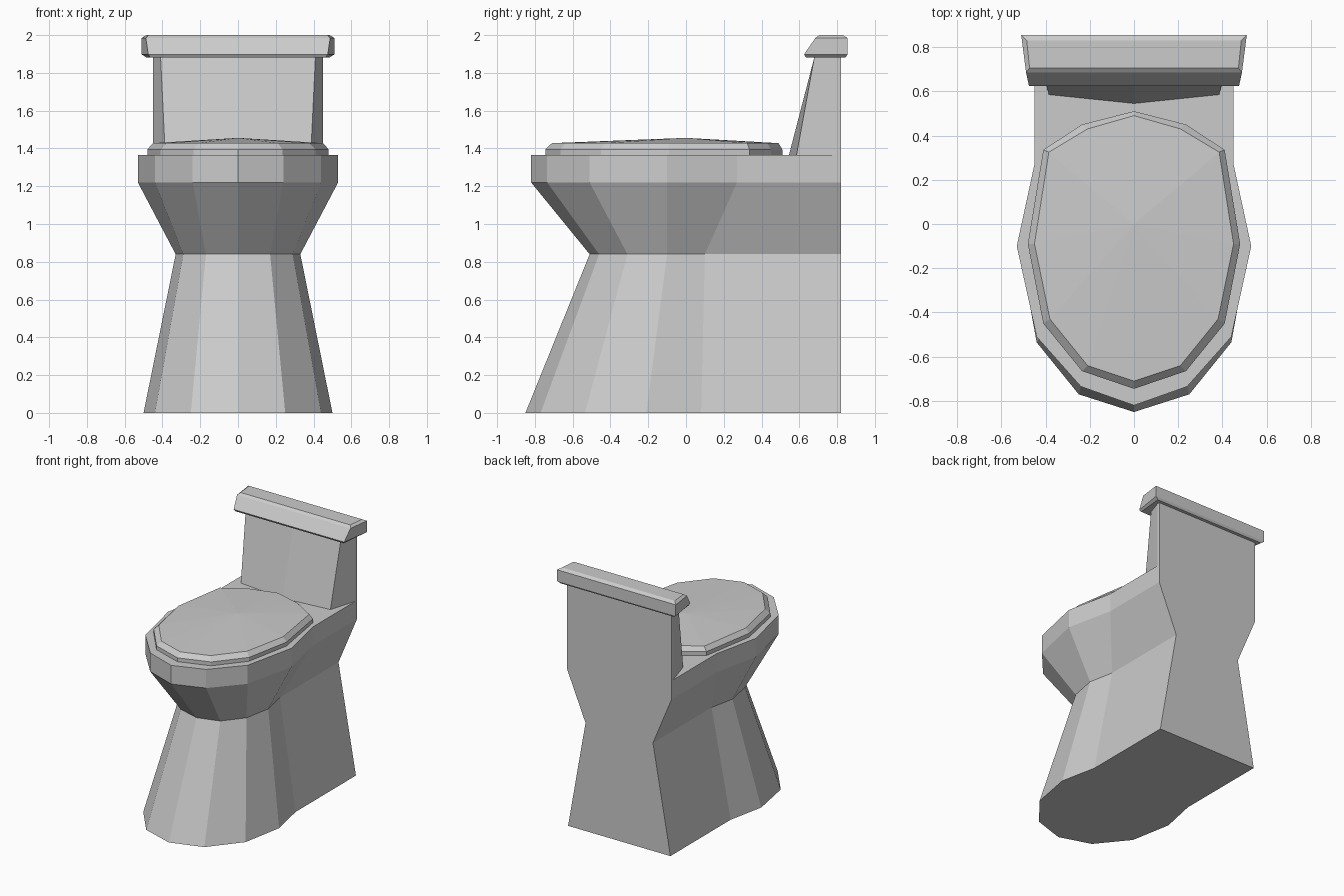
import bpy, bmesh

if "Cube" in bpy.data.objects:
    bpy.data.objects.remove(bpy.data.objects["Cube"])


def mirrored(half):
    """Close a half outline (front to back, x >= 0) across x = 0."""
    return half + [(-x, y) for x, y in reversed(half) if x > 0]


def loft(name, levels, bottom=True, top=True, apex=None):
    """Skin between stacked (z, half outline) levels, with optional caps or a fan apex."""
    bm = bmesh.new()
    rings = [[bm.verts.new((x, y, z)) for x, y in mirrored(half)] for z, half in levels]
    n = len(rings[0])
    for a, b in zip(rings, rings[1:]):
        for i in range(n):
            j = (i + 1) % n
            bm.faces.new((a[i], a[j], b[j], b[i]))
    if bottom:
        bm.faces.new(rings[0][::-1])
    if apex:
        tip = bm.verts.new(apex)
        for i in range(n):
            bm.faces.new((rings[-1][i], rings[-1][(i + 1) % n], tip))
    elif top:
        bm.faces.new(rings[-1])
    bmesh.ops.recalc_face_normals(bm, faces=bm.faces)
    mesh = bpy.data.meshes.new(name)
    bm.to_mesh(mesh)
    bm.free()
    obj = bpy.data.objects.new(name, mesh)
    bpy.context.collection.objects.link(obj)
    return obj


# Pedestal and bowl
foot = [(0, -.85), (.25, -.77), (.44, -.535), (.50, -.21), (.44, .08), (.44, .82)]
waist = [(0, -.51), (.17, -.46), (.29, -.31), (.33, -.10), (.29, .10), (.29, .82)]
rim = [(0, -.82), (.24, -.735), (.44, -.51), (.53, -.10), (.45, .27), (.45, .82)]
loft("pedestal_bowl", [(0, foot), (.84, waist), (1.22, rim), (1.365, rim)])

# Closed seat with a slightly domed cover
seat_outer = [(0, -.745), (.235, -.665), (.41, -.45), (.48, -.09),
              (.41, .335), (.235, .45), (0, .51)]
seat_inner = [(0, -.71), (.21, -.64), (.38, -.43), (.45, -.09),
              (.385, .325), (.21, .43), (0, .49)]
loft("seat_cover", [(1.365, seat_outer), (1.395, seat_outer), (1.428, seat_inner)],
     bottom=False, apex=(0, 0, 1.456))

# Water tank
tank_bottom = [(0, .545), (.385, .585), (.45, .80), (.45, .82)]
tank_top = [(0, .68), (.41, .68), (.45, .80), (.45, .82)]
loft("tank", [(1.365, tank_bottom), (1.885, tank_top)], bottom=False, top=False)

# Tank lid with chamfered edges
loft("tank_lid", [
    (1.882, [(.465, .635), (.485, .845)]),
    (1.898, [(.475, .625), (.51, .855)]),
    (1.985, [(.488, .685), (.51, .855)]),
    (2.0, [(.472, .705), (.485, .83)]),
])
